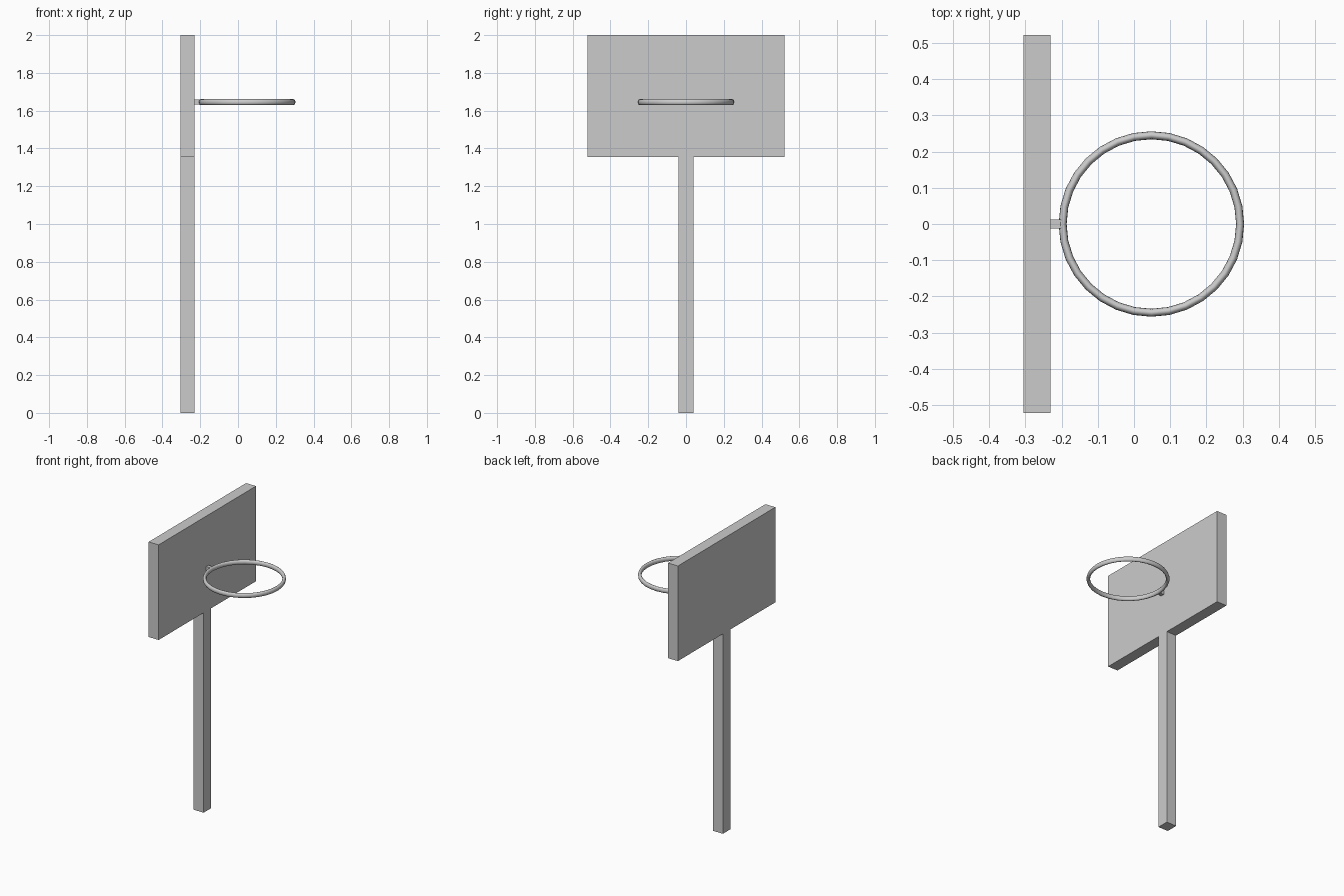
import bpy
import bmesh
from mathutils import Vector

if "Cube" in bpy.data.objects:
    bpy.data.objects.remove(bpy.data.objects["Cube"])

X_BACK, X_FRONT = -0.305, -0.23
RIM_Z = 1.645


def finish(bm, name):
    bmesh.ops.recalc_face_normals(bm, faces=bm.faces)
    mesh = bpy.data.meshes.new(name)
    bm.to_mesh(mesh)
    bm.free()
    obj = bpy.data.objects.new(name, mesh)
    bpy.context.collection.objects.link(obj)
    return obj


# Backboard and post: one T-shaped outline extruded in x
half = [(0.04, 0), (0.04, 1.355), (0.522, 1.355), (0.522, 2.0)]
outline = half + [(-y, z) for y, z in reversed(half)]
bm = bmesh.new()
face = bm.faces.new([bm.verts.new((X_BACK, y, z)) for y, z in outline])
ext = bmesh.ops.extrude_face_region(bm, geom=[face], use_keep_orig=True)
moved = [g for g in ext["geom"] if isinstance(g, bmesh.types.BMVert)]
bmesh.ops.translate(bm, verts=moved, vec=Vector((X_FRONT - X_BACK, 0, 0)))
finish(bm, "backboard_and_post")

# Bracket joining the rim to the board
bm = bmesh.new()
bmesh.ops.create_cube(bm, size=1)
bmesh.ops.scale(bm, vec=(0.035, 0.025, 0.027), verts=bm.verts)
bmesh.ops.translate(bm, vec=(-0.2145, 0, RIM_Z), verts=bm.verts)
finish(bm, "rim_bracket")

# Rim: slightly tall oval tube
bpy.ops.mesh.primitive_torus_add(
    major_segments=32, minor_segments=12, major_radius=0.245,
    minor_radius=0.011, location=(0.048, 0, RIM_Z))
rim = bpy.context.object
rim.name = "rim"
rim.scale.z = 1.45
bpy.ops.object.transform_apply(location=False, rotation=False, scale=True)
bpy.ops.object.shade_smooth()
